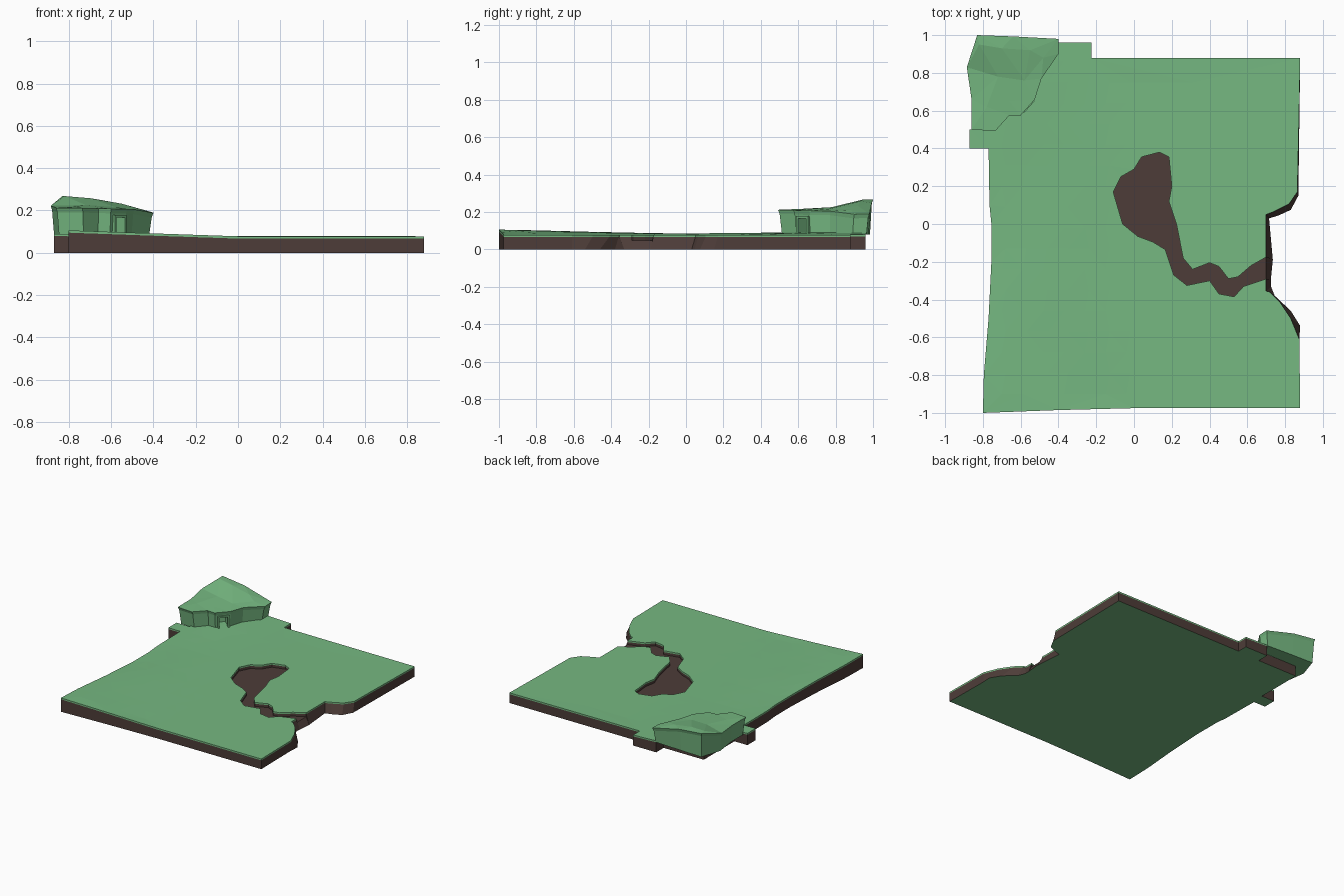
import bpy, bmesh, math
from mathutils import Vector
from mathutils.geometry import delaunay_2d_cdt

if "Cube" in bpy.data.objects:
    bpy.data.objects.remove(bpy.data.objects["Cube"])


def material(name, rgb):
    m = bpy.data.materials.new(name)
    m.diffuse_color = (*rgb, 1)
    m.use_nodes = True
    m.node_tree.nodes["Principled BSDF"].inputs["Base Color"].default_value = m.diffuse_color
    return m


DIRT = material("dirt", (0.075, 0.046, 0.04))
GRASS = material("grass", (0.18, 0.48, 0.22))


def finish(bm, name):
    bmesh.ops.remove_doubles(bm, verts=bm.verts[:], dist=0.0005)
    bmesh.ops.holes_fill(bm, edges=bm.edges[:], sides=6)
    bmesh.ops.recalc_face_normals(bm, faces=bm.faces[:])
    me = bpy.data.meshes.new(name)
    bm.to_mesh(me)
    bm.free()
    me.materials.append(DIRT)
    me.materials.append(GRASS)
    ob = bpy.data.objects.new(name, me)
    bpy.context.collection.objects.link(ob)
    return ob


def face(bm, pts, mat):
    f = bm.faces.new([bm.verts.new(p) for p in pts])
    f.material_index = mat


def fill(bm, outline, height, mat, inner=()):
    """Triangulate an outline, with extra inner points, at given heights."""
    n = len(outline)
    pts = [Vector(p[:2]) for p in outline] + [Vector(p[:2]) for p in inner]
    vs, _, fs, _, _, _ = delaunay_2d_cdt(
        pts, [], [list(range(n))], 1, 1e-5)
    for f in fs:
        face(bm, [(vs[i].x, vs[i].y, height(vs[i].x, vs[i].y)) for i in f], mat)


def strip(bm, a, b, mat, closed=False):
    for i in range(len(a) - (0 if closed else 1)):
        j = (i + 1) % len(a)
        face(bm, [a[i], a[j], b[j], b[i]], mat)


# Ground height: gentle rise toward the left and the front left corner
def ground(x, y):
    t = min(max((-x - 0.02) / 0.75, 0), 1)
    t = t * t * (3 - 2 * t)
    w = 0.35 + max(0, -y - 0.15) * 1.0 + max(0, y - 0.2) * 0.5
    return 0.078 + 0.023 * t * w + 0.0025 * t * math.sin(7 * x + 2) * math.sin(6 * y)


# Outline pieces, counter-clockwise; the eroded bank flares out at its foot
front = [(-.8, -1), (-.4, -.985), (0, -.975), (.88, -.975)]
south = [(.875, -.61), (.83, -.5), (.77, -.41), (.72, -.36), (.70, -.355), (.70, -.29)]
south_foot = [(.875, -.61), (.88, -.54), (.83, -.46), (.745, -.38), (.725, -.33), (.725, -.29)]
inlet = [(.70, -.29), (.58, -.33), (.53, -.385), (.45, -.37), (.40, -.30),
         (.28, -.325), (.21, -.27), (.165, -.135), (.10, -.095), (.02, -.065),
         (-.06, 0), (-.11, .17), (-.07, .25), (0, .29), (.04, .355),
         (.135, .38), (.185, .355), (.20, .2), (.185, .12), (.225, 0),
         (.26, -.18), (.31, -.24), (.40, -.205), (.45, -.225), (.50, -.29),
         (.55, -.28), (.62, -.22), (.70, -.175)]
north = [(.70, -.175), (.70, .05), (.74, .065), (.82, .105), (.865, .17)]
north_foot = [(.735, -.19), (.715, .03), (.765, .045), (.83, .075), (.87, .15)]
back = [(.88, .88), (-.225, .88), (-.225, .96), (-.42, .96), (-.42, .87),
        (-.76, .87), (-.76, .5), (-.87, .5), (-.87, .4), (-.77, .4),
        (-.765, .1), (-.755, 0), (-.755, -.2), (-.77, -.5), (-.795, -.8)]

# Ground slab: grass surface, turf lip, dirt sides, stream bed, underside
bm = bmesh.new()
BED, LIP = 0.048, 0.011
top = front + south + inlet[1:-1] + north + back
grid = [(-.7 + .11 * i + .02 * (j % 2), -.9 + .11 * j)
        for i in range(15) for j in range(17)]


def clear(p):
    """Keep grid points that lie away from the outline edges and inside it."""
    q, inside = Vector(p), False
    for a, b in zip(top, top[1:] + top[:1]):
        a, b = Vector(a), Vector(b)
        d = b - a
        t = min(max((q - a).dot(d) / d.dot(d), 0), 1)
        if (a + d * t - q).length < 0.035:
            return False
        if (a.y > q.y) != (b.y > q.y) and q.x < a.x + d.x * (q.y - a.y) / d.y:
            inside = not inside
    return inside


fill(bm, top, ground, 1, [p for p in grid if clear(p)])


def wall(upper, lower, z):
    hi = [(x, y, ground(x, y)) for x, y in upper]
    mid = [(x, y, h - LIP) for x, y, h in hi]
    strip(bm, hi, mid, 1)
    strip(bm, mid, [(x, y, z) for x, y in lower], 0)


outer = north[-1:] + back + front + south[:1]
wall(outer, north_foot[-1:] + back + front + south_foot[:1], 0)
wall(south, south_foot, 0)
wall(north, north_foot, 0)
wall(inlet, inlet, BED)
fill(bm, inlet, lambda x, y: BED, 0)
face(bm, [(*inlet[0], BED), (*inlet[-1], BED), (*north_foot[0], 0), (*south_foot[-1], 0)], 0)
fill(bm, front + south_foot + north_foot + back, lambda x, y: 0, 1)
finish(bm, "ground_slab")

# Rocky hill: rim outline with heights, tapering walls, sloped top
rim = [(-.83, 1, .268), (-.64, .993, .248), (-.40, .98, .19), (-.40, .90, .188),
       (-.49, .77, .205), (-.525, .66, .207), (-.60, .575, .208),
       (-.66, .575, .21), (-.735, .492, .212), (-.86, .50, .212),
       (-.86, .66, .214), (-.885, .83, .222)]
peaks = [(-.82, .95, .268), (-.70, .93, .258), (-.55, .92, .232), (-.48, .88, .212),
         (-.72, .78, .226), (-.58, .76, .216), (-.78, .62, .217), (-.66, .65, .215)]


def hill_top(x, y):
    return min(rim + peaks, key=lambda p: (p[0] - x) ** 2 + (p[1] - y) ** 2)[2]


def shrink(s, z=None):
    c = Vector((-.67, .78))
    return [(c.x + (x - c.x) * s, c.y + (y - c.y) * s, h - .022 if z is None else z)
            for x, y, h in rim]


bm = bmesh.new()
fill(bm, rim, hill_top, 1, peaks)
brow, foot = shrink(.97), shrink(.925, .08)
strip(bm, rim, brow, 1, True)
strip(bm, brow, foot, 1, True)
face(bm, foot, 1)
hill = finish(bm, "rocky_hill")


def box(name, size, loc, angle):
    bm = bmesh.new()
    bmesh.ops.create_cube(bm, size=1)
    bmesh.ops.scale(bm, vec=size, verts=bm.verts[:])
    for f in bm.faces:
        f.material_index = 1
    ob = finish(bm, name)
    ob.location, ob.rotation_euler = loc, (0, 0, angle)
    return ob


# Cave doorway recess, with a slim frame around it
ang = math.atan2(.085, .075)
mid = Vector((-.565, .63, 0))
along = Vector((math.cos(ang), math.sin(ang), 0))
cutter = box("cave_cutter", (.066, .16, .09), mid + Vector((0, 0, .127)), ang)
cutter.hide_render = True
mod = hill.modifiers.new("cave", 'BOOLEAN')
mod.operation, mod.object, mod.solver = 'DIFFERENCE', cutter, 'EXACT'
bpy.context.view_layer.objects.active = hill
bpy.ops.object.modifier_apply(modifier="cave")
bpy.data.objects.remove(cutter)
for s in (-1, 1):
    box("cave_door_post", (.012, .03, .09), mid + along * .036 * s + Vector((0, 0, .125)), ang)
box("cave_lintel", (.084, .03, .012), mid + Vector((0, 0, .172)), ang)
